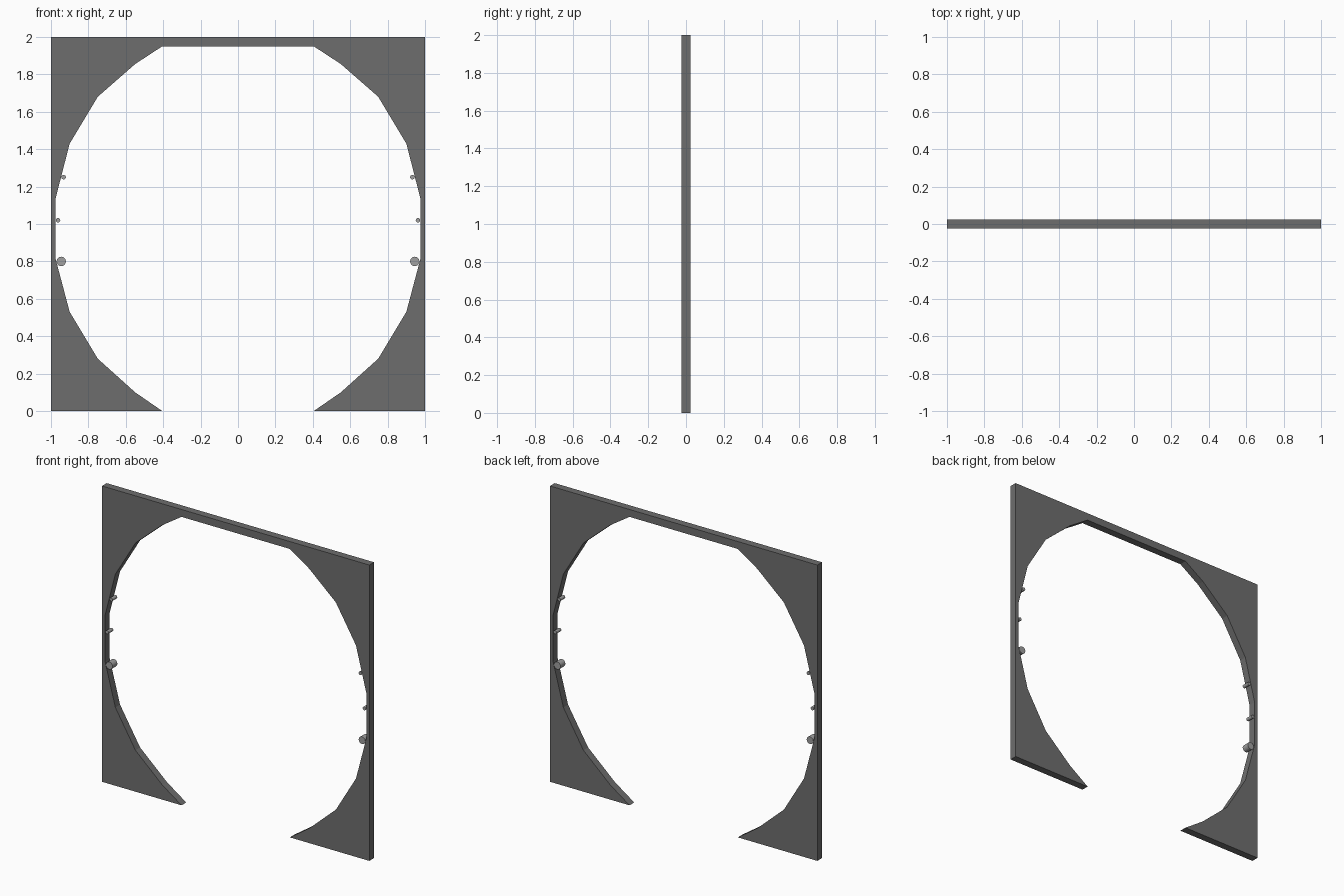
import bpy, bmesh, math

if "Cube" in bpy.data.objects:
    bpy.data.objects.remove(bpy.data.objects["Cube"])

DEPTH = 0.05


def material(name, rgb):
    m = bpy.data.materials.new(name)
    m.diffuse_color = (*rgb, 1)
    m.use_nodes = True
    m.node_tree.nodes["Principled BSDF"].inputs["Base Color"].default_value = m.diffuse_color
    return m


dark_grey = material("dark grey", (0.155, 0.155, 0.155))
light_grey = material("light grey", (0.35, 0.35, 0.35))


def prism(name, outline, depth, mat):
    """Extrude an x-z outline along y, centred on y = 0."""
    bm = bmesh.new()
    face = bm.faces.new([bm.verts.new((x, -depth / 2, z)) for x, z in outline])
    new = bmesh.ops.extrude_face_region(bm, geom=[face])["geom"]
    bmesh.ops.translate(bm, vec=(0, depth, 0),
                        verts=[v for v in new if isinstance(v, bmesh.types.BMVert)])
    bmesh.ops.recalc_face_normals(bm, faces=bm.faces)
    mesh = bpy.data.meshes.new(name)
    bm.to_mesh(mesh)
    bm.free()
    mesh.materials.append(mat)
    obj = bpy.data.objects.new(name, mesh)
    bpy.context.collection.objects.link(obj)
    return obj


# Square frame with a faceted round opening, open at the bottom
opening = [(0.405, 0), (0.55, 0.1), (0.75, 0.28), (0.9, 0.53), (0.977, 0.82),
           (0.977, 1.13), (0.9, 1.43), (0.75, 1.68), (0.55, 1.855), (0.405, 1.95)]
left = [(-x, z) for x, z in reversed(opening)]
prism("gate_frame", [(1, 0), (1, 2), (-1, 2), (-1, 0)] + left[::-1] + opening[::-1],
      DEPTH, dark_grey)

# Round pins along the inner edge on both sides: x, z, radius, sides
pins = [("lower_pin", 0.945, 0.80, 0.025, 16),
        ("middle_pin", 0.962, 1.02, 0.012, 12),
        ("upper_pin", 0.932, 1.25, 0.012, 12)]
for name, px, pz, r, n in pins:
    for side, label in ((-1, "left"), (1, "right")):
        ring = [(side * px + r * math.cos(2 * math.pi * i / n),
                 pz + r * math.sin(2 * math.pi * i / n)) for i in range(n)]
        pin = prism(f"{label}_{name}", ring, DEPTH, light_grey)
        bpy.context.view_layer.objects.active = pin
        pin.select_set(True)
        bpy.ops.object.shade_smooth_by_angle(angle=math.radians(40))
        pin.select_set(False)
